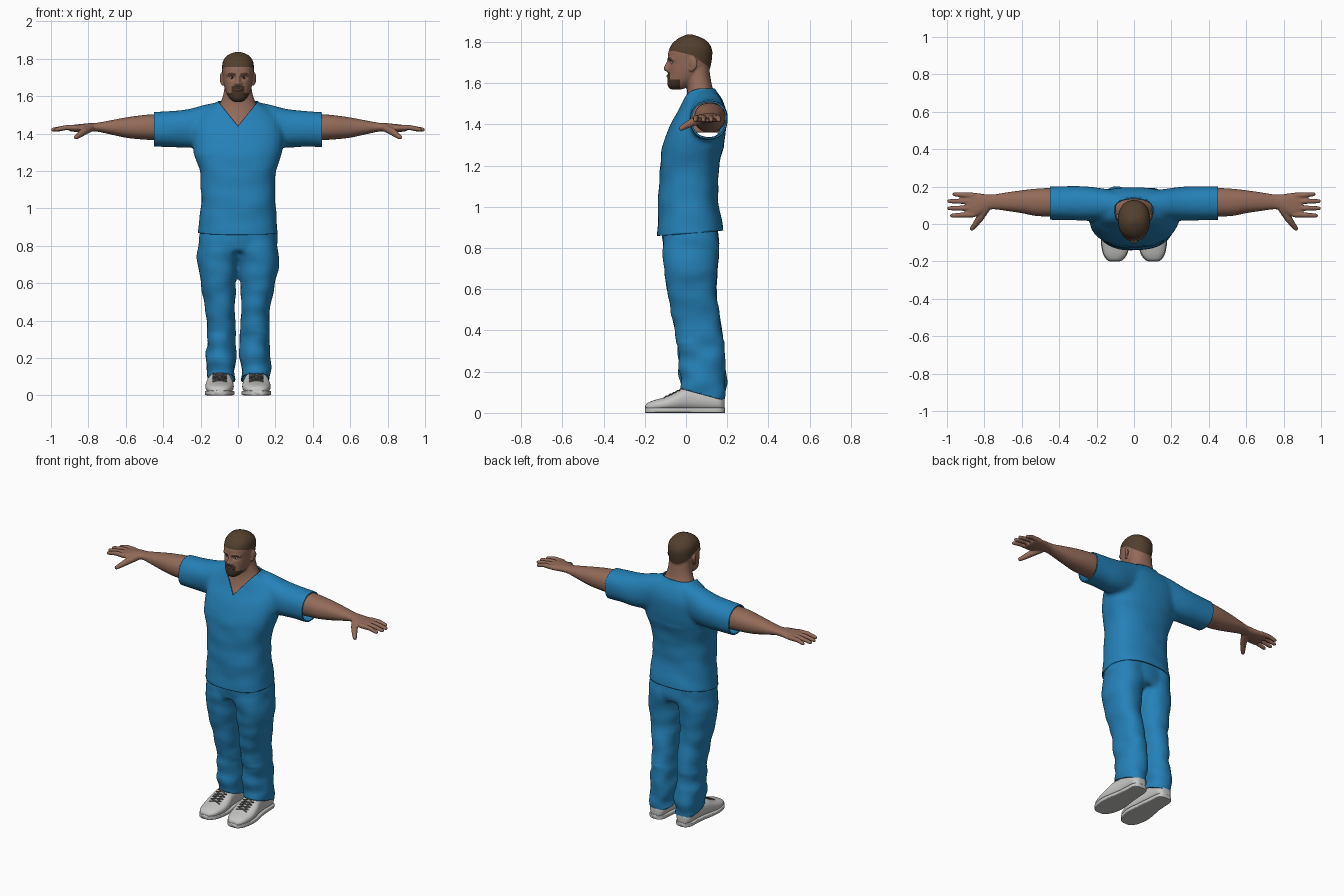
import bpy, bmesh, math
from mathutils import Vector, Matrix, noise

if "Cube" in bpy.data.objects:
    bpy.data.objects.remove(bpy.data.objects["Cube"])

def mat(name, *rgb):
    m = bpy.data.materials.new(name)
    m.diffuse_color = (*rgb, 1)
    m.use_nodes = True
    m.node_tree.nodes["Principled BSDF"].inputs["Base Color"].default_value = m.diffuse_color
    return m

BLUE = mat("scrub blue", 0.018, 0.22, 0.48)
SKIN = mat("skin", 0.29, 0.145, 0.10)
HAIR = mat("hair brown", 0.085, 0.05, 0.027)
BEARD = mat("beard brown", 0.06, 0.034, 0.02)
SHOE = mat("shoe white", 0.56, 0.56, 0.55)
LACE = mat("lace grey", 0.15, 0.15, 0.15)
EYE = mat("eye white", 0.5, 0.47, 0.44)
IRIS = mat("iris dark", 0.02, 0.013, 0.01)
LIP = mat("lip", 0.22, 0.09, 0.07)

def catmull(a, b, c, d, t):
    return [0.5 * (2 * q + (r - p) * t + (2 * p - 5 * q + 4 * r - s) * t * t
                   + (3 * q - p - 3 * r + s) * t ** 3) for p, q, r, s in zip(a, b, c, d)]

def skin_rings(bm, rings):  # join rings of points into a closed solid
    loops = [[bm.verts.new(p) for p in r] for r in rings]
    faces = [bm.faces.new(loops[0]), bm.faces.new(loops[-1])]
    n = len(loops[0])
    for a, b in zip(loops, loops[1:]):
        faces += [bm.faces.new((a[i], a[(i + 1) % n], b[(i + 1) % n], b[i])) for i in range(n)]
    bmesh.ops.recalc_face_normals(bm, faces=faces)

def loft(bm, rings, axis='z', p=2.2, n=40, sub=4, sx=1):  # rings: (position on axis, a0, a1, b0, b1)
    last, out = len(rings) - 1, []
    for j in range(last * sub + 1):
        i = min(j // sub, last - 1)
        q = [rings[max(0, min(last, i + k))] for k in (-1, 0, 1, 2)]
        t, a0, a1, b0, b1 = catmull(*q, j / sub - i)
        ring = []
        for k in range(n):
            c, s = math.cos(math.tau * k / n), math.sin(math.tau * k / n)
            a = (a0 + a1) / 2 + (a1 - a0) / 2 * math.copysign(abs(c) ** (2 / p), c)
            b = (b0 + b1) / 2 + (b1 - b0) / 2 * math.copysign(abs(s) ** (2 / p), s)
            x, y, z = {'z': (a, b, t), 'x': (t, a, b), 'y': (a, t, b)}[axis]
            ring.append((x * sx, y, z))
        out.append(ring)
    skin_rings(bm, out)

def ball(bm, co, r, scale=(1, 1, 1), rot=0, n=16):
    m = Matrix.Translation(co) @ Matrix.Rotation(rot, 4, 'Z') @ Matrix.Diagonal((*scale, 1))
    bmesh.ops.create_uvsphere(bm, u_segments=n, v_segments=n // 2, radius=r, matrix=m)

def tube(bm, pts, radii, n=12):
    pts, rings = [Vector(p) for p in pts], []
    for i, (p, r) in enumerate(zip(pts, radii)):
        q = (pts[min(i + 1, len(pts) - 1)] - pts[max(i - 1, 0)]).to_track_quat('Z', 'Y')
        rings.append([p + q @ Vector((r * math.cos(k * math.tau / n), r * math.sin(k * math.tau / n), 0))
                      for k in range(n)])
    skin_rings(bm, rings)
    for e in (0, -1):
        ball(bm, pts[e], radii[e], n=n)

def fuse(bm, voxel, smooth):  # union overlapping solids into one smooth skin
    me = bpy.data.meshes.new("fuse")
    bm.to_mesh(me)
    ob = bpy.data.objects.new("fuse", me)
    bpy.context.collection.objects.link(ob)
    r = ob.modifiers.new("remesh", 'REMESH')
    r.mode, r.voxel_size = 'VOXEL', voxel
    s = ob.modifiers.new("smooth", 'SMOOTH')
    s.factor, s.iterations = 0.5, smooth
    out = bmesh.new()
    out.from_object(ob, bpy.context.evaluated_depsgraph_get())
    bpy.data.objects.remove(ob)
    return out

def cut(bm, co, no, clear=False):
    bmesh.ops.bisect_plane(bm, geom=bm.verts[:] + bm.edges[:] + bm.faces[:],
                           plane_co=co, plane_no=no, clear_outer=clear)

def wrinkle(bm, amp, k):
    bm.normal_update()
    moves = [v.normal * amp(v.co) * noise.noise(Vector((v.co.x * k, v.co.y * k, v.co.z * k * 1.6)))
             for v in bm.verts]
    for v, d in zip(bm.verts, moves):
        v.co += d

def done(bm, name, mats, mirror=False, thick=0):
    for f in bm.faces:
        f.smooth = True
    me = bpy.data.meshes.new(name)
    bm.to_mesh(me)
    for m in mats:
        me.materials.append(m)
    ob = bpy.data.objects.new(name, me)
    bpy.context.collection.objects.link(ob)
    if mirror:
        ob.modifiers.new("mirror", 'MIRROR')
    if thick:
        s = ob.modifiers.new("cloth", 'SOLIDIFY')
        s.thickness, s.offset = thick, -1
    return bmesh.new()

def sym(rows):  # (z, half width, front y, back y)
    return [(z, -h, h, f, b) for z, h, f, b in rows]

# Shirt: torso and sleeves fused, then trimmed at hems and V neck
bm = bmesh.new()
loft(bm, sym([(.80, .215, -.142, .187), (.88, .214, -.139, .182), (1.0, .201, -.136, .162),
              (1.1, .197, -.133, .157), (1.2, .208, -.126, .162), (1.3, .236, -.113, .182),
              (1.4, .245, -.076, .196), (1.47, .23, -.036, .195), (1.53, .17, -.01, .172),
              (1.57, .108, 0, .143), (1.62, .085, .005, .13)]), p=2.4)
for sx in (1, -1):
    loft(bm, [(.08, .03, .175, 1.37, 1.572), (.17, .02, .19, 1.335, 1.556), (.26, .018, .2, 1.325, 1.532),
              (.36, .02, .202, 1.328, 1.522), (.5, .023, .2, 1.328, 1.51)], 'x', sx=sx)
bm = fuse(bm, .013, 5)
wrinkle(bm, lambda c: .007 if c.z < 1.3 else .003, 7)
cut(bm, (0, 0, .87), (0, .08, -1), True)
cut(bm, (0, 0, 1.575), (0, 0, 1), True)
cut(bm, (0, .06, 0), (0, 1, 0))
for sx in (1, -1):
    cut(bm, (sx * .449, 0, 0), (sx, 0, 0), True)
    cut(bm, (0, 0, 1.44), (sx, 0, -.81))
gone = [f for f in bm.faces for c in [f.calc_center_median()]
        if c.y < .06 and abs(c.x) < .81 * (c.z - 1.44)]
bmesh.ops.delete(bm, geom=gone, context='FACES')
bm = done(bm, "shirt", [BLUE], thick=.008)

# Trousers: two legs fused to the hips, cut on a slanted hem
loft(bm, sym([(.77, .20, -.10, .15), (.82, .212, -.115, .16), (.88, .205, -.115, .16), (.95, .19, -.11, .145)]))
for sx in (1, -1):
    loft(bm, [(.02, .014, .163, -.01, .175), (.1, .012, .17, -.02, .188), (.2, .012, .17, -.031, .197),
              (.3, .014, .167, -.04, .187), (.4, .014, .17, -.052, .172), (.5, .014, .18, -.075, .16),
              (.6, .01, .201, -.092, .148), (.7, .004, .215, -.106, .152), (.78, -.01, .215, -.113, .16),
              (.9, -.02, .2, -.11, .155)], sx=sx)
bm = fuse(bm, .012, 4)
wrinkle(bm, lambda c: .016 if c.z < .35 else .009, 8)
cut(bm, (0, 0, .11), (0, -.27, -1), True)
bm = done(bm, "trousers", [BLUE], thick=.008)

# Arm with palm, four fingers and thumb, mirrored
loft(bm, [(.38, .04, .19, 1.36, 1.505), (.46, .04, .192, 1.365, 1.503), (.53, .044, .188, 1.37, 1.496),
          (.6, .058, .18, 1.378, 1.486), (.68, .07, .169, 1.395, 1.471), (.75, .079, .158, 1.41, 1.458),
          (.79, .07, .158, 1.411, 1.456), (.83, .046, .164, 1.41, 1.452), (.87, .034, .168, 1.409, 1.448),
          (.9, .045, .16, 1.413, 1.441)], 'x')
for y0, y1, tip in ((.152, .159, .96), (.12, .122, .988), (.086, .084, .989), (.051, .045, .973)):
    tube(bm, [(.86, y0, 1.431), (.92, (y0 + y1) / 2, 1.432), (tip, y1, 1.421)], [.016, .0138, .011])
tube(bm, [(.79, .085, 1.43), (.825, .03, 1.41), (.848, -.002, 1.393), (.866, -.024, 1.38)],
     [.022, .02, .016, .012])
bm = done(fuse(bm, .0047, 2), "arm", [SKIN], mirror=True)

# Head and neck: neck, skull, nose, brow and ears fused
loft(bm, sym([(1.36, .14, -.06, .17), (1.44, .135, -.037, .17), (1.48, .125, -.016, .17), (1.53, .112, .001, .155),
              (1.57, .092, .006, .132), (1.62, .076, .002, .12), (1.68, .07, .005, .112)]))
loft(bm, sym([(1.57, .024, -.075, -.02), (1.585, .043, -.088, .02), (1.61, .059, -.091, .06),
              (1.64, .07, -.089, .1), (1.67, .077, -.087, .116), (1.7, .081, -.085, .123),
              (1.73, .084, -.088, .127), (1.76, .085, -.083, .127), (1.79, .079, -.068, .114),
              (1.815, .06, -.04, .086), (1.83, .034, -.01, .048), (1.837, .008, .01, .026)]))
tube(bm, [(0, -.08, 1.715), (0, -.089, 1.692), (0, -.096, 1.67)], [.009, .01, .013])
for sx in (1, -1):
    ball(bm, (sx * .013, -.089, 1.666), .01)
    tube(bm, [(sx * .012, -.083, 1.717), (sx * .034, -.078, 1.721), (sx * .056, -.062, 1.716)], [.008, .009, .008])
    ball(bm, (sx * .087, .036, 1.695), 1, (.009, .021, .033), -sx * .35)
    ball(bm, (sx * .082, .028, 1.668), 1, (.009, .013, .014))
bm = fuse(bm, .0048, 3)
for v in bm.verts:  # eye sockets
    if v.co.y < -.03:
        v.co.y += .012 * math.exp(-((abs(v.co.x) - .032) / .017) ** 2 - ((v.co.z - 1.7) / .011) ** 2)
# Clean colour borders for hairline (seen from the side) and beard
line = [(-.12, 1.757), (-.06, 1.757), (.03, 1.735), (.16, 1.645)]
for (y0, z0), (y1, z1) in zip(line, line[1:]):
    cut(bm, (0, y0, z0), (0, z0 - z1, y1 - y0))
for co, no in (((0, 0, 1.617), (0, 0, 1)), ((0, 0, 1.653), (0, 0, 1)), ((0, -.03, 0), (0, 1, 0)),
               ((.036, 0, 0), (1, 0, 0)), ((-.036, 0, 0), (1, 0, 0))):
    cut(bm, co, no)
for f in bm.faces:
    c = f.calc_center_median()
    ax = abs(c.x)
    hairline = min(z0 + (z1 - z0) * (c.y - y0) / (y1 - y0) for (y0, z0), (y1, z1) in zip(line, line[1:]))
    if c.z > hairline and ax < .088:
        f.material_index = 1
    elif 1.555 < c.z < 1.653 and c.y < -.03 and (c.z < 1.617 or ax < .036):
        f.material_index = 2
    elif c.y < -.05 and .012 < ax < .056 and abs(c.z - 1.721 + (ax - .034) ** 2 * 8) < .005:
        f.material_index = 1
bm = done(bm, "head", [SKIN, HAIR, BEARD])

# Eyes (dark iris on the faces that look forward) and lips
for sx in (1, -1):
    ball(bm, (sx * .032, -.0615, 1.7), .012)
bm.normal_update()
for f in bm.faces:
    f.material_index = int(f.normal.y < -.85)
bm = done(bm, "eyes", [EYE, IRIS])
tube(bm, [(-.023, -.084, 1.632), (0, -.0885, 1.633), (.023, -.084, 1.632)], [.003, .006, .003])
bm = done(bm, "lips", [LIP])

# Shoes: rounded upper on a squarer flat sole, mirrored
upper = [(-.198, .08, .125, .015, .032), (-.19, .063, .142, .01, .046), (-.16, .04, .162, .008, .06),
         (-.1, .024, .174, .008, .077), (-.05, .024, .172, .008, .1), (-.01, .03, .165, .008, .122),
         (.04, .035, .155, .008, .126), (.1, .04, .15, .008, .12), (.16, .046, .146, .008, .1),
         (.183, .065, .127, .01, .08), (.188, .08, .112, .02, .06)]
loft(bm, upper, 'y', p=2.4)
bm = done(bm, "shoe_upper", [SHOE], mirror=True)
loft(bm, [(y * 1.01, a - .003, b + .003, 0, .026) for y, a, b, _, _ in upper], 'y', p=7)
bm = done(bm, "shoe_sole", [SHOE], mirror=True)

# Criss-cross laces over the instep
for i in range(6):
    y, z = -.105 + i * .018, .076 + i * .0088
    for s in (1, -1):
        tube(bm, [(.098 - s * .036, y, z - .003), (.098, y + .009, z + .005),
                  (.098 + s * .036, y + .018, z + .006)], [.0035] * 3, n=6)
done(bm, "laces", [LACE], mirror=True)
